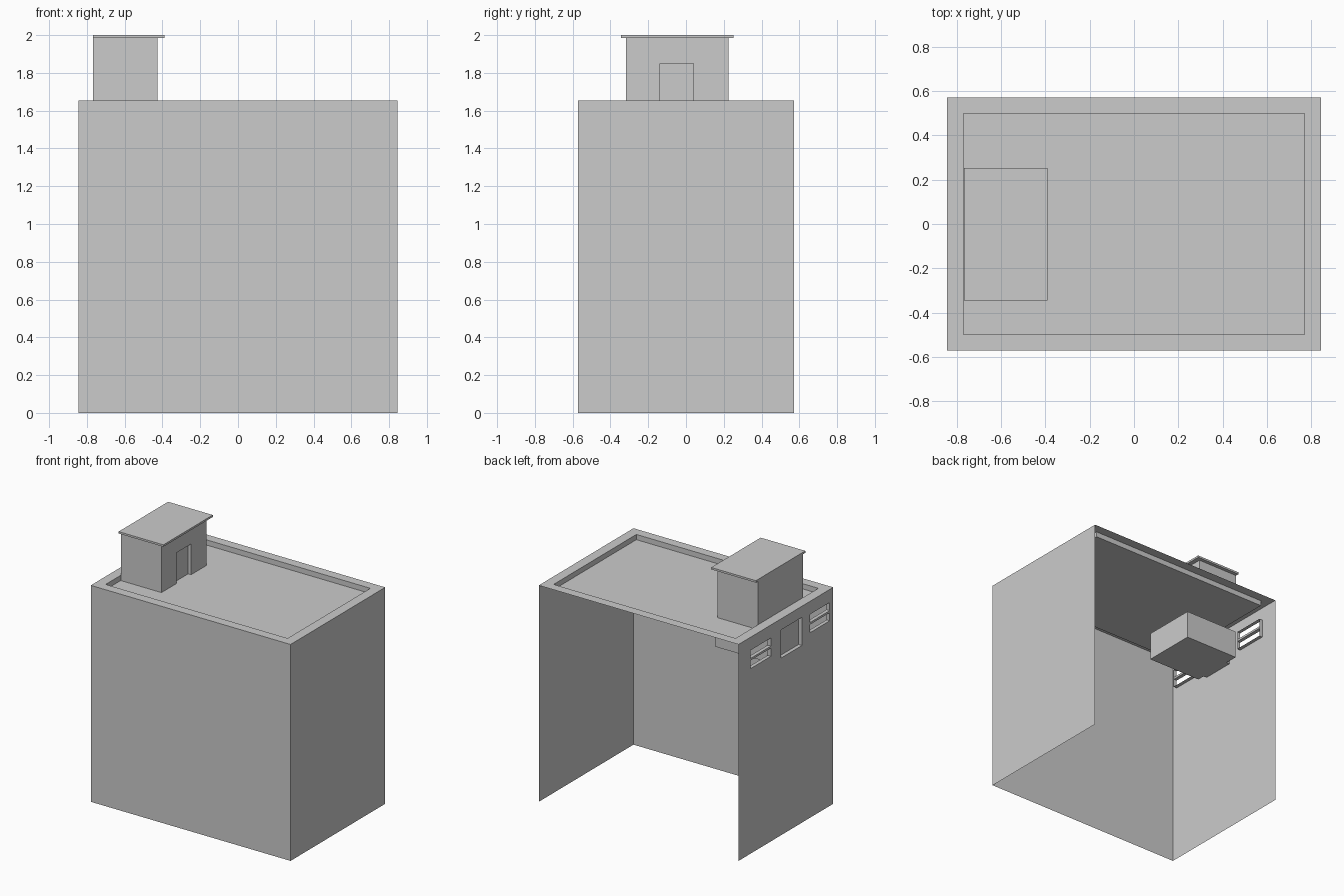
import bpy, bmesh

if "Cube" in bpy.data.objects:
    bpy.data.objects.remove(bpy.data.objects["Cube"])

X, Y, H = 0.845, 0.572, 1.655      # outer half sizes and rim height
IX, IY, ROOF = 0.77, 0.5, 1.615    # inside of the parapet and roof level


def finish(name, bm):
    bmesh.ops.remove_doubles(bm, verts=bm.verts, dist=0.0005)
    mesh = bpy.data.meshes.new(name)
    bm.to_mesh(mesh)
    bm.free()
    ob = bpy.data.objects.new(name, mesh)
    bpy.context.collection.objects.link(ob)
    return ob


def quad(bm, *pts):
    bm.faces.new([bm.verts.new(p) for p in pts])


def box(name, lo, hi):
    bm = bmesh.new()
    bmesh.ops.create_cube(bm, size=1)
    for v in bm.verts:
        v.co = [(a + b) / 2 + c * (b - a) for a, b, c in zip(lo, hi, v.co)]
    return finish(name, bm)


def pierced_wall(name, x, out, span, holes, depth):
    """Sheet wall facing x * out; each hole gets reveals, doors get a back panel."""
    y0, y1, z0, z1 = span
    bm = bmesh.new()
    ys = sorted({y0, y1, *[v for h in holes for v in h[0:2]]})
    zs = sorted({z0, z1, *[v for h in holes for v in h[2:4]]})

    def patch(px, a, b, c, d):
        pts = [(px, a, c), (px, b, c), (px, b, d), (px, a, d)]
        quad(bm, *(pts if out > 0 else pts[::-1]))

    for a, b in zip(ys, ys[1:]):
        for c, d in zip(zs, zs[1:]):
            if not any(h[0] <= a and b <= h[1] and h[2] <= c and d <= h[3] for h in holes):
                patch(x, a, b, c, d)
    back = x - out * depth
    for a, b, c, d, door in holes:
        ring = [(a, c), (b, c), (b, d), (a, d)]
        for p, q in zip(ring, ring[1:] + ring[:1]):
            pts = [(x, *p), (back, *p), (back, *q), (x, *q)]
            quad(bm, *(pts[::-1] if out > 0 else pts))
        if door:
            patch(back, a, b, c, d)
    return finish(name, bm)


# Front and right walls (the back and underside are open)
bm = bmesh.new()
quad(bm, (-X, -Y, 0), (X, -Y, 0), (X, -Y, H), (-X, -Y, H))
quad(bm, (X, -Y, 0), (X, Y, 0), (X, Y, H), (X, -Y, H))
finish("front_and_right_walls", bm)

# Left wall with two windows and a doorway near the top
windows = [(0.18, 0.426, 1.415, 1.555, False), (-0.53, -0.29, 1.415, 1.555, False)]
doorway = (-0.194, 0.061, 1.355, 1.57, True)
pierced_wall("left_wall", -X, -1, (-Y, Y, 0, H), windows + [doorway], 0.028)

# Window crossbars
for i, (a, b, c, d, _) in enumerate(windows):
    m = (c + d) / 2
    box(f"window_bar_{i + 1}", (-X, a, m - 0.008), (-X + 0.028, b, m + 0.008))

# Hanging lobby behind the doorway
box("hanging_lobby", (-X + 0.029, -0.253, 1.353), (-0.365, 0.163, 1.565))

# Parapet rim, its inner faces and the roof
bm = bmesh.new()
outer = [(-X, -Y), (X, -Y), (X, Y), (-X, Y)]
inner = [(-IX, -IY), (IX, -IY), (IX, IY), (-IX, IY)]
for i in range(4):
    j = (i + 1) % 4
    quad(bm, (*outer[i], H), (*outer[j], H), (*inner[j], H), (*inner[i], H))
    quad(bm, (*inner[i], H), (*inner[j], H), (*inner[j], ROOF), (*inner[i], ROOF))
quad(bm, *[(*p, ROOF) for p in inner])
finish("parapet_and_roof", bm)

# Stair hut on the roof: three plain walls and a door wall
hx0, hx1, hy0, hy1, top = -0.768, -0.425, -0.318, 0.225, 1.985
bm = bmesh.new()
plan = [(hx1, hy1), (hx0, hy1), (hx0, hy0), (hx1, hy0)]
for p, q in zip(plan, plan[1:]):
    quad(bm, (*p, ROOF), (*q, ROOF), (*q, top), (*p, top))
finish("hut_walls", bm)
pierced_wall("hut_door_wall", hx1, 1, (hy0, hy1, ROOF, top),
             [(-0.138, 0.04, ROOF, 1.85, True)], 0.025)
box("hut_roof_slab", (-0.768, -0.345, top), (-0.39, 0.252, 2.0))
